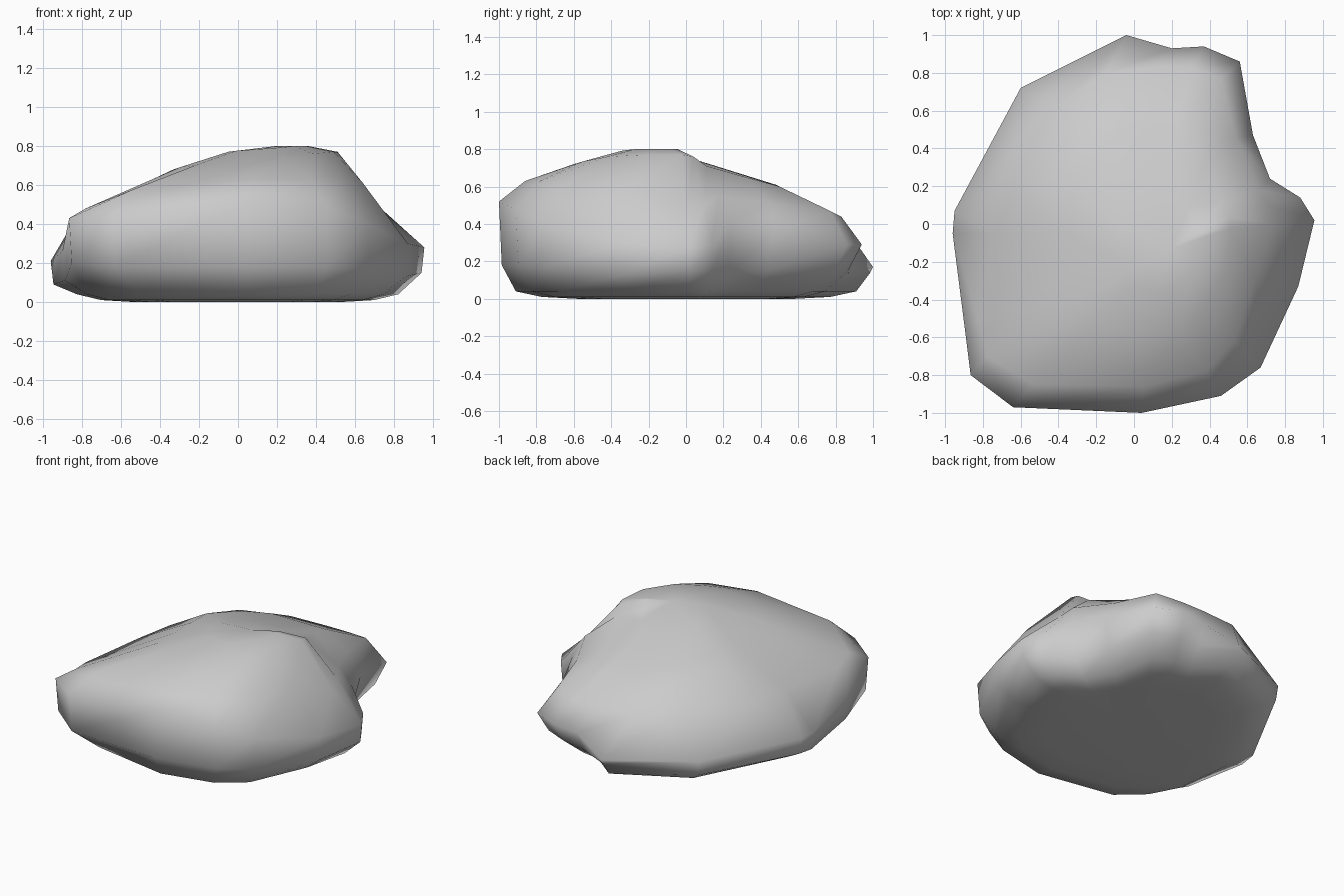
import bpy, bmesh
from math import hypot

# Widest outline of the boulder: x, y, lower z, upper z of the side wall
outline = [
    (0.955, 0.02, .15, .28), (0.88, 0.14, .14, .29), (0.72, 0.24, .13, .41),
    (0.63, 0.47, .15, .36), (0.56, 0.86, .15, .29), (0.37, 0.94, .15, .29),
    (0.20, 0.93, .13, .27), (-.04, 1.00, .14, .17), (-.60, 0.72, .10, .20),
    (-.95, 0.07, .10, .21), (-.96, -.05, .09, .21), (-.90, -.52, .11, .26),
    (-.865, -.80, .20, .43), (-.64, -.97, .18, .44), (0.04, -1.0, .18, .52),
    (0.46, -.91, .18, .48), (0.67, -.76, .17, .40), (0.87, -.33, .13, .30)]

# Shoulder where the walls roll over into the top
shoulder = [
    (.74, .00, .47), (.71, .10, .50), (.66, .18, .55), (.54, .45, .51),
    (.46, .77, .47), (.30, .83, .44), (.12, .83, .44), (-.15, .80, .45),
    (-.42, .62, .49), (-.69, .22, .46), (-.74, -.05, .46), (-.82, -.52, .45),
    (-.78, -.70, .48), (-.53, -.85, .58), (.05, -.86, .63), (.38, -.78, .63),
    (.53, -.62, .63), (.64, -.30, .61)]

# Crown: steep ridge on the right, long slopes to the left and back
crown = [
    (.51, -.02, .77), (.50, .04, .76), (.47, .11, .71), (.38, .32, .65),
    (.32, .50, .60), (.22, .50, .60), (.10, .50, .60), (-.08, .48, .61),
    (-.22, .35, .64), (-.33, .12, .68), (-.33, -.05, .68), (-.33, -.25, .68),
    (-.30, -.40, .69), (-.22, -.52, .70), (.05, -.60, .72), (.25, -.55, .735),
    (.38, -.42, .76), (.49, -.22, .77)]

peak = (0.2, -0.13, 0.80)
undercut = {2: .95, 3: .88, 4: .87, 5: .87, 6: .90}   # back right overhang


def toward_peak(p):
    x, y, z = ((a + b) / 2 for a, b in zip(p, peak))
    return x, y, min(0.80, z + (0.025 if p[1] < 0.1 else 0))


def base_ring(sx, sy, z):
    """Outline drawn inward at height z, with far corners rounded off."""
    ring = []
    for i, (x, y, _, _) in enumerate(outline):
        s = min(1, 1.07 / hypot(x, y)) * undercut.get(i, 1)
        ring.append((x * sx * s, y * sy * s, z))
    return ring


def wall_ring():
    ring = []
    for i, (x, y, lo, _) in enumerate(outline):
        s = .985 * (1 + undercut.get(i, 1)) / 2
        ring.append((x * s, y * s, lo))
    return ring


rings = [
    base_ring(.55, .58, 0.0),
    base_ring(.73, .77, .01),
    base_ring(.86, .91, .04),
    wall_ring(),
    [(x, y, hi) for x, y, _, hi in outline],
    shoulder,
    crown,
    [toward_peak(p) for p in crown],
]

# Skin the stacked rings
bm = bmesh.new()
loops = [[bm.verts.new(p) for p in ring] for ring in rings]
n = len(outline)
for a, b in zip(loops, loops[1:]):
    for i in range(n):
        j = (i + 1) % n
        bm.faces.new((a[i], a[j], b[j], b[i]))

# Close the base and the summit
for loop, centre in ((loops[0], (0, 0, 0)), (loops[-1], peak)):
    c = bm.verts.new(centre)
    for i in range(n):
        bm.faces.new((loop[i], loop[(i + 1) % n], c))
bmesh.ops.recalc_face_normals(bm, faces=bm.faces)

mesh = bpy.data.meshes.new("boulder")
bm.to_mesh(mesh)
bm.free()
mesh.shade_smooth()
boulder = bpy.data.objects.new("boulder", mesh)
bpy.context.collection.objects.link(boulder)
